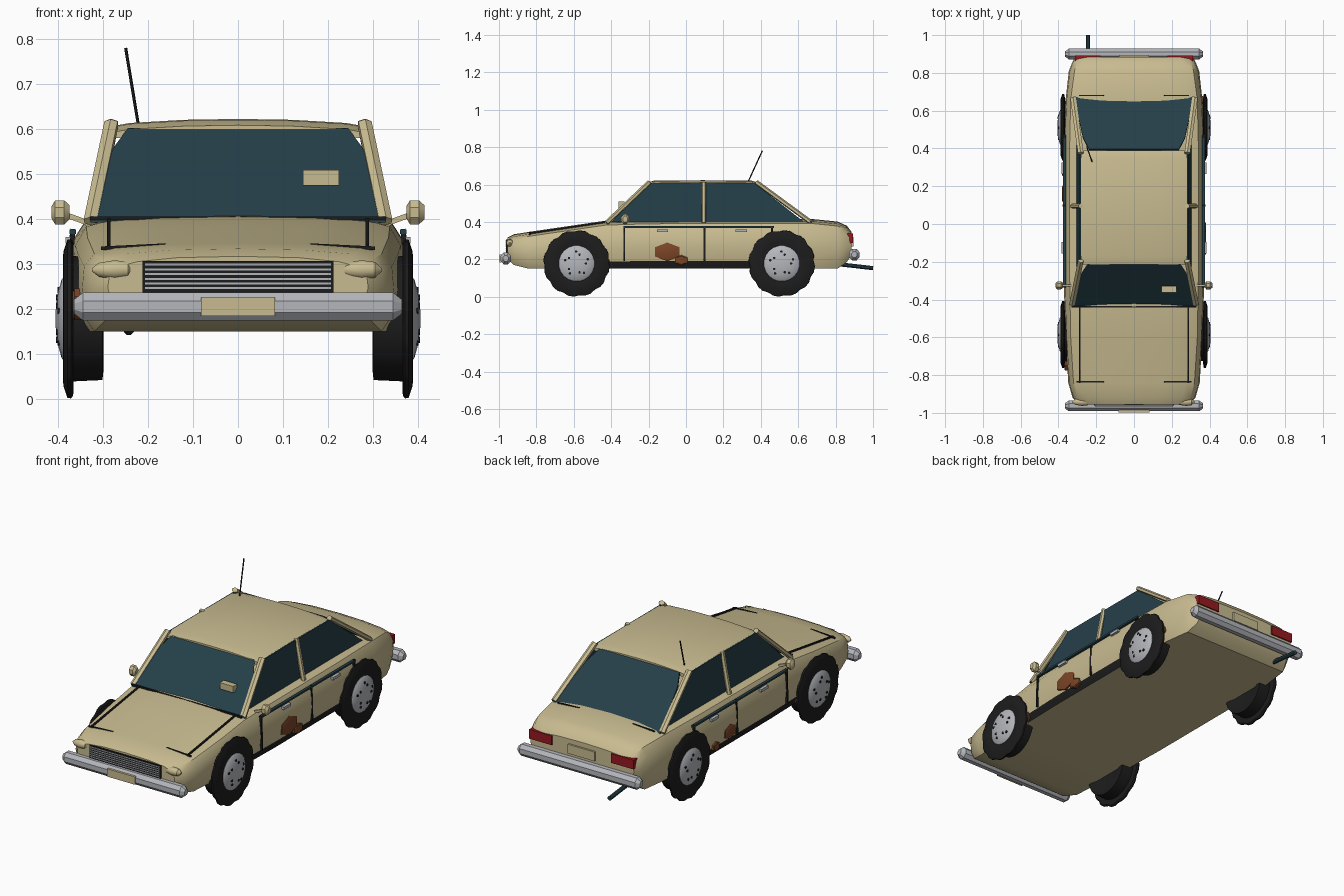
import bpy, bmesh, math
from mathutils import Vector


def material(name, rgb):
    m = bpy.data.materials.new(name)
    m.diffuse_color = (*rgb, 1)
    return m


TAN = material("tan_paint", (0.58, 0.50, 0.28))
GLASS = material("tinted_glass", (0.018, 0.05, 0.065))
BLACK = material("black_rubber", (0.012, 0.012, 0.012))
CHROME = material("chrome", (0.46, 0.47, 0.50))
RUST = material("rust", (0.20, 0.06, 0.02))
RED = material("red_lamp", (0.30, 0.01, 0.014))


def finish(name, bm, *mats):
    bmesh.ops.recalc_face_normals(bm, faces=bm.faces)
    me = bpy.data.meshes.new(name)
    bm.to_mesh(me)
    bm.free()
    ob = bpy.data.objects.new(name, me)
    for m in mats:
        me.materials.append(m)
    bpy.context.collection.objects.link(ob)
    return ob


def loft(name, rings, *mats, rule=None):
    """Skin closed rings of equal length and cap both ends."""
    bm = bmesh.new()
    vs = [[bm.verts.new(p) for p in r] for r in rings]
    n = len(vs[0])
    for a, b in zip(vs, vs[1:]):
        for i in range(n):
            f = bm.faces.new((a[i], a[(i + 1) % n], b[(i + 1) % n], b[i]))
            if rule:
                f.material_index = rule(f.calc_center_median())
    bm.faces.new(vs[0])
    bm.faces.new(vs[-1])
    return finish(name, bm, *mats)


def beam(name, a, b, w, d, mat, sides=4):
    """Bar from a to b; four sides gives a box section."""
    a, b = Vector(a), Vector(b)
    t = (b - a).normalized()
    u = t.cross(Vector((0, 0, 1)) if abs(t.z) < 0.95 else Vector((0, 1, 0))).normalized()
    v = t.cross(u)
    k = 1 / math.cos(math.pi / sides)
    ang = [2 * math.pi * (i + 0.5) / sides for i in range(sides)]
    off = [u * (w / 2 * k * math.cos(q)) + v * (d / 2 * k * math.sin(q)) for q in ang]
    return loft(name, [[a + o for o in off], [b + o for o in off]], mat)


def box(name, c, size, mat):
    x, y, z = c
    h = size[0] / 2
    return beam(name, (x - h, y, z), (x + h, y, z), size[1], size[2], mat)


def lathe(name, profile, c, mat, n=24, lug=None, sy=1.0):
    """Turn (x, radius) pairs around an x axis through c."""
    rings = []
    for x, r in profile:
        ring = []
        for i in range(n):
            q = 2 * math.pi * (i + 0.5) / n
            rr = r * (0.96 if lug and r > lug and i % 3 == 0 else 1)
            ring.append((c[0] + x, c[1] + sy * rr * math.cos(q), c[2] + rr * math.sin(q)))
        rings.append(ring)
    return loft(name, rings, mat)


def pane(name, pts, thick, mat):
    """Flat polygon with a small thickness vector."""
    t = Vector(thick) / 2
    return loft(name, [[Vector(p) - t for p in pts], [Vector(p) + t for p in pts]], mat)


# Body shell: y, bottom, top, half width, half width of the top, half width of the floor
stations = [
    (-0.955, 0.20, 0.305, 0.29, 0.27, 0.27), (-0.92, 0.17, 0.322, 0.325, 0.30, 0.30),
    (-0.84, 0.15, 0.335, 0.348, 0.32, 0.32), (-0.60, 0.15, 0.370, 0.362, 0.335, 0.34),
    (-0.43, 0.15, 0.395, 0.368, 0.338, 0.35), (-0.20, 0.15, 0.402, 0.376, 0.342, 0.355),
    (0.36, 0.15, 0.405, 0.376, 0.342, 0.355), (0.66, 0.15, 0.405, 0.362, 0.335, 0.34),
    (0.81, 0.15, 0.390, 0.345, 0.315, 0.32), (0.86, 0.185, 0.368, 0.325, 0.30, 0.30),
    (0.885, 0.225, 0.335, 0.31, 0.29, 0.29)]
rings = []
for y, zb, zt, w, wt, wb in stations:
    h = zt - zb
    half = [(wb, zb), (w - 0.008, zb + 0.16 * h), (w, zb + 0.45 * h), (w * 0.985, zb + 0.78 * h),
            (wt, zt - 0.012), (wt - 0.045, zt), (wt * 0.5, zt + 0.009)]
    pts = half + [(0, zt + 0.012)] + [(-x, z) for x, z in reversed(half)]
    rings.append([(x, y, z) for x, z in pts])
loft("body", rings, TAN, BLACK,
     rule=lambda p: int(p.z < 0.185 and abs(p.x) > 0.3 and -0.43 < p.y < 0.36))

# Roof panel with a gentle crown
rings = []
for y, dz in ((-0.215, -0.012), (-0.17, 0), (0.09, 0.002), (0.35, 0), (0.39, -0.012)):
    top = [(-0.28, 0.605), (-0.24, 0.612), (-0.12, 0.619), (0, 0.621),
           (0.12, 0.619), (0.24, 0.612), (0.28, 0.605)]
    rings.append([(x, y, z + dz) for x, z in top + [(0.275, 0.592), (-0.275, 0.592)]])
loft("roof", rings, TAN)

# Windscreen and rear window, with clipped upper corners
outline = [(-0.328, 0.395), (0.328, 0.395), (0.278, 0.555), (0.245, 0.60), (-0.245, 0.60), (-0.278, 0.555)]
pane("windscreen", [(x, -0.435 + (z - 0.395) * 1.08, z) for x, z in outline], (0, 0.006, 0.006), GLASS)
pane("rear_window", [(x * 0.97, 0.665 - (z - 0.40) * 1.36, z) for x, z in outline], (0, 0.006, 0.006), GLASS)
beam("windscreen_seal", (-0.33, -0.438, 0.402), (0.33, -0.438, 0.402), 0.008, 0.008, BLACK)

for s in (-1, 1):
    # Side windows and pillars
    pane("side_window", [(s * 0.30, -0.40, 0.40), (s * 0.30, 0.63, 0.40),
                         (s * 0.282, 0.37, 0.605), (s * 0.282, -0.19, 0.605)], (0.008, 0, 0), GLASS)
    beam("front_pillar", (s * 0.328, -0.425, 0.395), (s * 0.282, -0.195, 0.613), 0.03, 0.022, TAN, 6)
    beam("rear_pillar", (s * 0.322, 0.665, 0.40), (s * 0.282, 0.375, 0.613), 0.03, 0.022, TAN, 6)
    beam("middle_pillar", (s * 0.325, 0.095, 0.395), (s * 0.282, 0.095, 0.612), 0.022, 0.022, TAN, 6)
    # Mirrors
    lathe("mirror", [(-0.02, 0.015), (-0.012, 0.029), (0.008, 0.029), (0.02, 0.017)],
          (s * 0.395, -0.325, 0.415), TAN, 8, sy=0.8)
    beam("mirror_arm", (s * 0.33, -0.325, 0.39), (s * 0.385, -0.325, 0.41), 0.012, 0.012, TAN)
    # Door seams, waist trim and handles
    beam("waist_trim", (s * 0.368, -0.335, 0.372), (s * 0.368, 0.47, 0.372), 0.014, 0.010, GLASS)
    for y, z0 in ((-0.33, 0.19), (0.098, 0.19), (0.46, 0.335)):
        beam("door_seam", (s * 0.373, y, z0), (s * 0.368, y, 0.378), 0.010, 0.010, BLACK)
    for y in (-0.125, 0.295):
        box("door_handle", (s * 0.376, y, 0.353), (0.016, 0.06, 0.015), CHROME)
    # Bonnet and boot seams
    beam("bonnet_seam", (s * 0.288, -0.84, 0.338), (s * 0.288, -0.435, 0.398), 0.008, 0.008, BLACK)
    beam("bonnet_front_seam", (s * 0.16, -0.836, 0.342), (s * 0.305, -0.836, 0.335), 0.007, 0.008, BLACK)
    beam("boot_seam", (s * 0.16, 0.68, 0.411), (s * 0.29, 0.68, 0.405), 0.006, 0.008, BLACK)
    # Lamps
    lathe("headlamp", [(-0.05, 0.004), (-0.035, 0.016), (0, 0.022), (0.03, 0.018), (0.045, 0.004)],
          (s * 0.275, -0.942, 0.287), TAN, 12)
    box("tail_lamp", (s * 0.245, 0.875, 0.312), (0.135, 0.034, 0.05), RED)
    # Wheels
    for y in (-0.585, 0.512):
        c = (0, y, 0.178)
        tyre = [(0.31, 0.085), (0.30, 0.12), (0.302, 0.137), (0.366, 0.140), (0.367, 0.172),
                (0.372, 0.178), (0.380, 0.177), (0.389, 0.150), (0.390, 0.115), (0.384, 0.09)]
        lathe("tyre", [(s * x, r) for x, r in tyre], c, BLACK, 36, lug=0.16)
        hub = [(0.36, 0.09), (0.387, 0.096), (0.393, 0.088), (0.402, 0.055), (0.406, 0.02)]
        lathe("hubcap", [(s * x, r) for x, r in hub], c, CHROME, 20)
        for i in range(5):
            for q, rad, x in ((0.0, 0.05, 0.400), (0.35, 0.064, 0.397)):
                q += 2 * math.pi * i / 5
                p = (0, y + rad * math.cos(q), 0.178 + rad * math.sin(q))
                lathe("hub_hole", [(s * x, 0.007), (s * (x + 0.005), 0.007)], p, BLACK, 8)

# Bumpers and plates
for name, y, z in (("front_bumper", -0.963, 0.205), ("rear_bumper", 0.90, 0.225)):
    lathe(name, [(-0.365, 0.017), (-0.345, 0.034), (0.345, 0.034), (0.365, 0.017)], (0, y, z), CHROME, 8, sy=0.9)
box("front_plate", (0, -0.992, 0.205), (0.165, 0.012, 0.042), TAN)
box("rear_plate", (0, 0.887, 0.295), (0.16, 0.016, 0.05), TAN)

# Grille with slats
box("grille", (0, -0.952, 0.272), (0.425, 0.02, 0.07), BLACK)
for i in range(6):
    box("grille_slat", (0, -0.962, 0.246 + 0.0105 * i), (0.415, 0.006, 0.0045), CHROME)

# Screen permit, aerial and exhaust
beam("screen_permit", (0.145, -0.345, 0.492), (0.225, -0.345, 0.492), 0.034, 0.034, TAN)
beam("aerial", (-0.222, 0.33, 0.61), (-0.25, 0.408, 0.78), 0.006, 0.006, BLACK, 6)
beam("exhaust", (-0.243, 0.78, 0.178), (-0.243, 1.0, 0.153), 0.022, 0.022, GLASS, 8)

# Rust patches: side, y, z, half length, half height
for s, y, z, a, b in ((1, -0.10, 0.24, 0.075, 0.05), (1, -0.025, 0.195, 0.04, 0.028),
                      (1, -0.43, 0.18, 0.025, 0.03), (1, 0.655, 0.212, 0.025, 0.025),
                      (-1, 0.16, 0.23, 0.05, 0.04), (-1, 0.28, 0.195, 0.03, 0.025),
                      (-1, -0.75, 0.21, 0.03, 0.035)):
    x = 0.374 if abs(y) < 0.4 else 0.36
    lathe("rust_patch", [(s * (x - 0.02), b), (s * (x + 0.004), b), (s * (x + 0.008), b * 0.8)],
          (0, y, z), RUST, 6, sy=a / b)

# Smooth the curved parts, keep edges sharp
bpy.ops.object.select_all(action='SELECT')
bpy.context.view_layer.objects.active = bpy.context.selected_objects[0]
bpy.ops.object.shade_smooth_by_angle(angle=math.radians(32))
